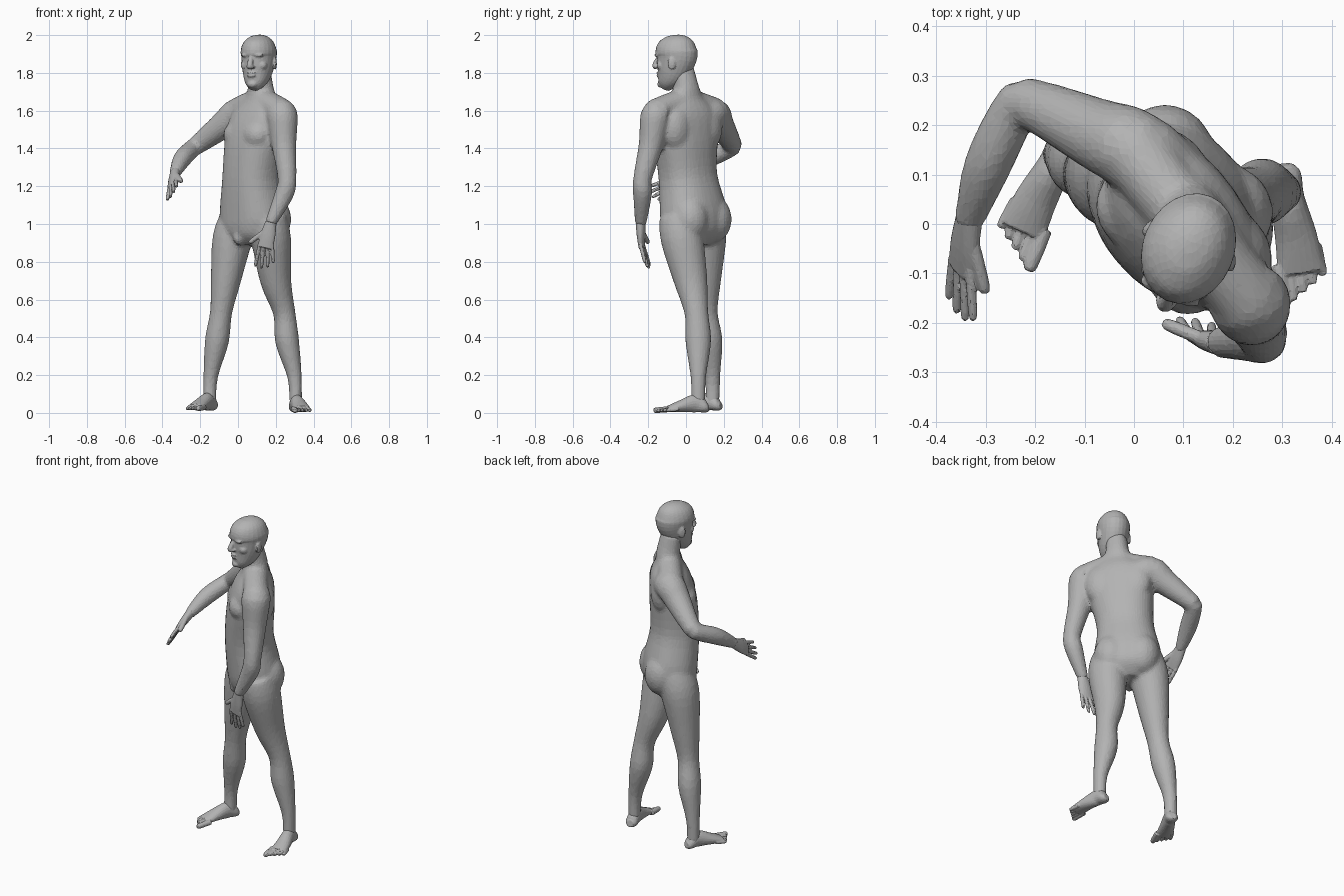
import bpy, bmesh
from math import sin, cos, pi, radians, copysign
from mathutils import Vector, Matrix

cube = bpy.data.objects.get("Cube")
if cube:
    bpy.data.objects.remove(cube, do_unlink=True)

grey = bpy.data.materials.new("plain grey")
grey.use_nodes = True
colour = (.45, .45, .45, 1)
grey.diffuse_color = colour
grey.node_tree.nodes["Principled BSDF"].inputs["Base Color"].default_value = colour

bm = bmesh.new()
IDENTITY = Matrix.Identity(4)
SIDEWAYS = Vector((1, 0, 0))


def turned(origin, degrees):
    """Local frame: x is the figure's left, -y is forward, turned to its right."""
    return Matrix.Translation(origin) @ Matrix.Rotation(-radians(degrees), 4, 'Z')


def smoothed(rows, steps=4):
    """Catmull-Rom curve through rows of numbers."""
    rows = [Vector(row) for row in rows]
    padded = [rows[0]] + rows + [rows[-1]]
    result = []
    for before, start, end, after in zip(padded, padded[1:], padded[2:], padded[3:]):
        for step in range(steps):
            t = step / steps
            leave, arrive = (end - before) / 2, (after - start) / 2
            rise = t * t * (3 - 2 * t)
            result.append(start.lerp(end, rise) + leave * t * (1 - t) ** 2
                          - arrive * t * t * (1 - t))
    return result + [rows[-1]]


def squarish(value, power):
    return copysign(abs(value) ** power, value)


def loft(rows, side=SIDEWAYS, frame=IDENTITY, sides=20, twist=0, power=1):
    """Closed smooth tube through rows of (x, y, z, half width, half depth)."""
    rows = smoothed(rows)
    points = [Vector(row[:3]) for row in rows]
    last = len(rows) - 1
    rings = []
    for i, (row, point) in enumerate(zip(rows, points)):
        tangent = (points[min(i + 1, last)] - points[max(i - 1, 0)]).normalized()
        across = Matrix.Rotation(-radians(twist * (point.z - 1)), 3, 'Z') @ side
        across = (across - tangent * across.dot(tangent)).normalized()
        other = tangent.cross(across)
        ring = []
        for k in range(sides):
            angle = 2 * pi * k / sides
            offset = (across * squarish(cos(angle), power) * row[3]
                      + other * squarish(sin(angle), power) * row[4])
            ring.append(bm.verts.new(frame @ (point + offset)))
        rings.append(ring)
    for low, high in zip(rings, rings[1:]):
        for k in range(sides):
            n = (k + 1) % sides
            bm.faces.new((low[k], low[n], high[n], high[k]))
    bm.faces.new(rings[0][::-1])
    bm.faces.new(rings[-1])


def limb(joints, depth=1, side=SIDEWAYS):
    """Arm or leg through joints of (x, y, z, radius)."""
    loft([(x, y, z, radius + .003, radius * depth + .003) for x, y, z, radius in joints], side)


def ball(frame, centre, radii):
    matrix = frame @ Matrix.Translation(centre) @ Matrix.Diagonal((*radii, 1))
    bmesh.ops.create_uvsphere(bm, u_segments=18, v_segments=12, radius=1, matrix=matrix)


def finger(start, end, radius):
    """Finger or toe with a rounded tip."""
    start, end = Vector(start), Vector(end)
    side = (end - start).orthogonal().normalized()
    rows = []
    for along, share in ((0, 1), (.5, 1), (.9, .9), (1, .5)):
        rows.append((*start.lerp(end, along), radius * share, radius * share))
    loft(rows, side, sides=10)


def hand(wrist, knuckles, middle_tip, thumbward, thumb_tip):
    """Palm from wrist to knuckles, four fanned fingers and a thumb."""
    wrist, knuckles, middle_tip = Vector(wrist), Vector(knuckles), Vector(middle_tip)
    thumbward = Vector(thumbward).normalized()
    reach = knuckles - wrist
    loft([(*(wrist + reach * t), width, depth) for t, width, depth in
          ((-.2, .03, .026), (.5, .041, .022), (1.1, .04, .014))], thumbward)
    for place, length in zip((1.5, .5, -.5, -1.5), (.95, 1.05, 1, .8)):
        root = knuckles + thumbward * place * .022
        tip = middle_tip + thumbward * place * .034
        finger(root - reach * .1, root.lerp(tip, length), .0105)
    finger(wrist + reach * .25 + thumbward * .02, thumb_tip, .014)


def foot(heel, direction, inner):
    """Foot pointing along a direction; inner is the side of the big toe."""
    frame = turned(heel, direction)
    out = -inner * .007
    loft([(0, 0, .03, .02, .02), (0, -.02, .03, .035, .03), (0, -.07, .05, .035, .048),
          (out, -.15, .035, .043, .032), (out, -.22, .02, .048, .017)], SIDEWAYS, frame)
    for i in range(5):
        x = inner * (.034 - .02 * i)
        finger(frame @ Vector((x, .008 * i - .2, .02)),
               frame @ Vector((x * 1.1, .014 * i - .29, .013)), .0105 if i else .016)


def finish(name, voxel, iterations, ratio):
    """Fuse what was built so far into one skin, soften it and reduce it to facets."""
    bmesh.ops.recalc_face_normals(bm, faces=bm.faces)
    mesh = bpy.data.meshes.new(name)
    bm.to_mesh(mesh)
    bm.clear()
    mesh.materials.append(grey)
    part = bpy.data.objects.new(name, mesh)
    bpy.context.scene.collection.objects.link(part)
    fuse = part.modifiers.new("fuse", 'REMESH')
    fuse.mode = 'VOXEL'
    fuse.voxel_size = voxel
    soften = part.modifiers.new("soften", 'SMOOTH')
    soften.factor = .5
    soften.iterations = iterations
    facet = part.modifiers.new("facet", 'DECIMATE')
    facet.ratio = ratio


# Trunk, twisting from the hips to the shoulders and up into the neck
hips = turned((.08, .04, 1), 45)
chest = turned((.1, 0, 1.46), 52)
loft([(.08, .04, .89, .1, .08), (.08, .04, .95, .165, .135), (.08, .04, 1.05, .19, .15),
      (.07, .01, 1.25, .16, .136), (.09, 0, 1.45, .18, .132), (.115, 0, 1.58, .18, .11),
      (.12, 0, 1.66, .11, .075), (.12, 0, 1.72, .068, .066), (.11, -.02, 1.82, .06, .06)],
     hips.to_3x3() @ SIDEWAYS, sides=28, twist=16, power=.88)
for s in (-1, 1):
    ball(chest, (s * .08, -.07, .01), (.085, .068, .075))     # chest muscle
    ball(chest, (s * .1, .055, .05), (.09, .065, .12))        # shoulder blade
    ball(hips, (s * .085, .06, .025), (.1, .1, .125))         # buttock
ball(hips, (0, -.1, -.07), (.03, .04, .045))                  # groin

# Shoulder yoke, sloping down from the neck to both arms
limb([(0, .15, 1.595, .072), (.06, .07, 1.63, .066), (.12, 0, 1.65, .068),
      (.18, -.085, 1.625, .066), (.235, -.16, 1.59, .07)])

# Legs, striding apart
limb([(.01, .1, 1.03, .1), (-.03, .1, .92, .103), (-.065, .1, .7, .077), (-.09, .105, .53, .056),
      (-.112, .125, .38, .061), (-.145, .14, .19, .036), (-.15, .14, .05, .033)], 1.08)
limb([(.155, -.03, 1.03, .1), (.175, -.02, .92, .103), (.2, .025, .7, .08), (.245, .055, .53, .056),
      (.26, .065, .38, .061), (.3, .065, .19, .036), (.305, .065, .05, .032)], 1.08)

# Right arm bent out behind and reaching forward
limb([(.06, .1, 1.56, .08), (0, .15, 1.585, .082), (-.07, .18, 1.53, .071), (-.2, .24, 1.43, .05),
      (-.235, .24, 1.405, .045), (-.295, .12, 1.345, .046), (-.335, 0, 1.265, .027)])

# Left arm hanging across the thigh
limb([(.22, -.13, 1.58, .075), (.235, -.16, 1.57, .08), (.243, -.185, 1.42, .063),
      (.26, -.23, 1.24, .047), (.245, -.23, 1.16, .048), (.17, -.24, 1, .028)], 1, Vector((.8, -.6, 0)))
finish("body", .01, 12, .2)

# Hands and feet
hand((-.335, 0, 1.265), (-.35, -.085, 1.205), (-.35, -.185, 1.155), (.5, -.3, .8),
     (-.3, -.14, 1.225))
hand((.17, -.24, .99), (.145, -.235, .885), (.14, -.2, .77), (-1, .2, 0), (.06, -.2, .9))
finish("hands", .004, 4, .15)
foot((-.13, .185, .01), 24, 1)
foot((.3, .12, 0), -8, -1)
finish("feet", .004, 4, .12)

# Head, with face features set in its own frame
head = turned((.11, -.05, 1.85), 23)
loft([(0, -.07, -.135, .025, .025), (0, -.055, -.105, .054, .052), (0, -.025, -.05, .076, .086),
      (0, 0, .03, .089, .11), (0, 0, .07, .092, .114), (0, .004, .115, .075, .093),
      (0, .005, .142, .045, .056), (0, .005, .152, .012, .015)], SIDEWAYS, head, 24)
loft([(0, -.1, .035, .011, .012), (0, -.124, -.01, .017, .015), (0, -.116, -.026, .015, .008)],
     SIDEWAYS, head)                                          # nose
for height in (-.066, -.05):
    ball(head, (0, -.099, height), (.026, .013, .008))        # lips
ball(head, (0, -.086, -.11), (.028, .022, .02))               # chin
for s in (-1, 1):
    ball(head, (s * .032, -.093, .044), (.034, .016, .011))   # brow
    ball(head, (s * .046, -.066, -.01), (.028, .026, .026))   # cheek
    ball(head, (s * .012, -.114, -.018), (.011, .013, .009))  # nostril
    ear = head @ Matrix.Translation((s * .09, .01, 0)) @ Matrix.Rotation(s * .35, 4, 'Z')
    ball(ear, (0, 0, 0), (.009, .022, .034))
finish("head", .005, 6, .12)
bm.free()
